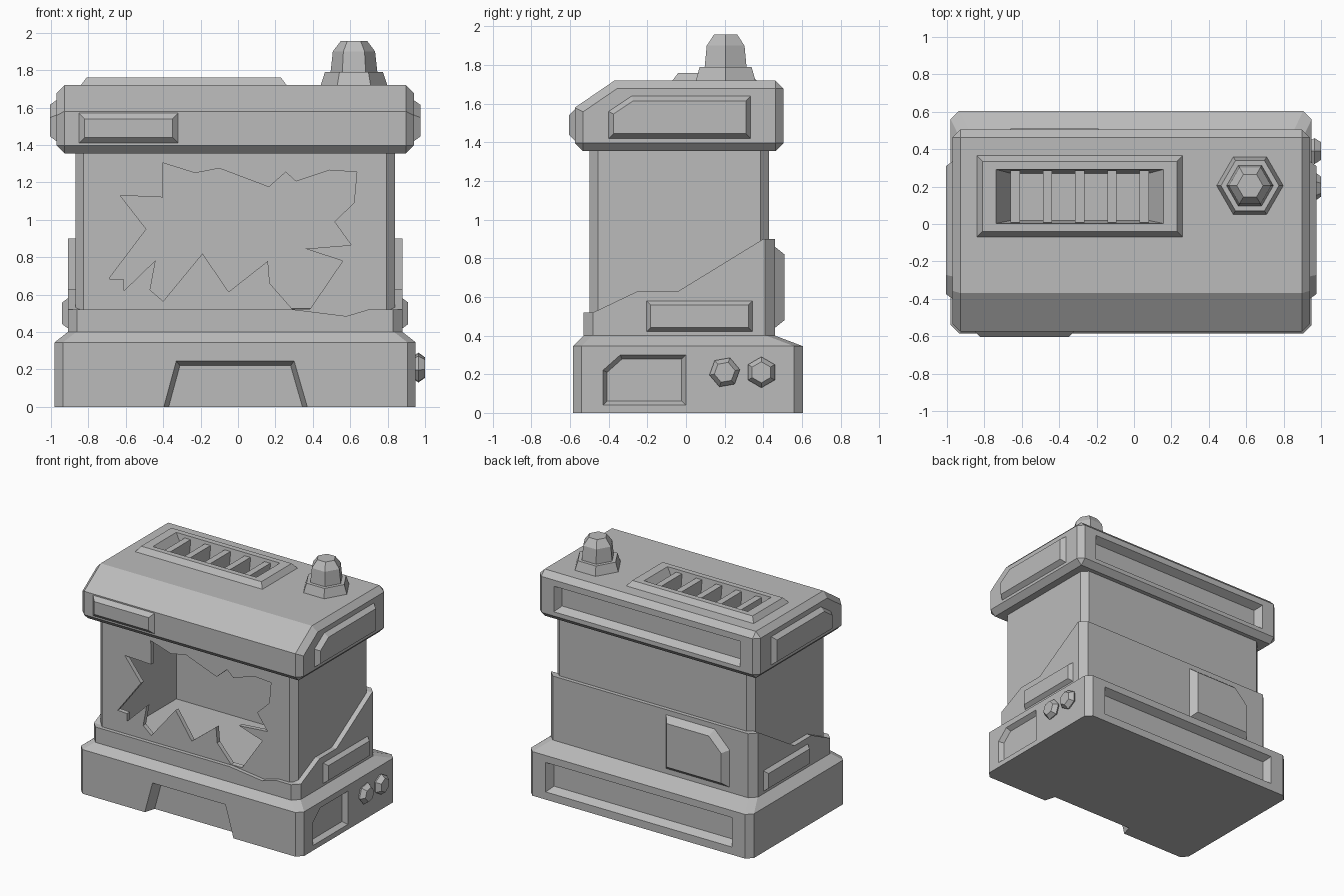
import bpy, bmesh, math
from mathutils import Vector

if "Cube" in bpy.data.objects:
    bpy.data.objects.remove(bpy.data.objects["Cube"], do_unlink=True)

CX = -0.015  # mirror plane of the housing

grey = bpy.data.materials.new("plain grey")
grey.use_nodes = True
grey.diffuse_color = (0.5, 0.5, 0.5, 1)
grey.node_tree.nodes["Principled BSDF"].inputs["Base Color"].default_value = (0.5, 0.5, 0.5, 1)


def loft(name, rings):
    """Solid through a stack of rings with equal point counts."""
    bm = bmesh.new()
    loops = [[bm.verts.new(p) for p in ring] for ring in rings]
    n = len(loops[0])
    for a, b in zip(loops, loops[1:]):
        for i in range(n):
            j = (i + 1) % n
            bm.faces.new((a[i], a[j], b[j], b[i]))
    bm.faces.new(loops[0][::-1])
    bm.faces.new(loops[-1])
    bmesh.ops.recalc_face_normals(bm, faces=bm.faces[:])
    mesh = bpy.data.meshes.new(name)
    bm.to_mesh(mesh)
    bm.free()
    mesh.materials.append(grey)
    ob = bpy.data.objects.new(name, mesh)
    bpy.context.collection.objects.link(ob)
    return ob


def inset(outline, d):
    """Move every side of an outline inward by d."""
    pts = [Vector(p) for p in outline]
    n = len(pts)
    area = sum(pts[i].x * pts[(i + 1) % n].y - pts[(i + 1) % n].x * pts[i].y for i in range(n))
    side = 1 if area > 0 else -1
    result = []
    for i in range(n):
        e1 = (pts[i] - pts[i - 1]).normalized()
        e2 = (pts[(i + 1) % n] - pts[i]).normalized()
        n1, n2 = (Vector((-e.y, e.x)) * side for e in (e1, e2))
        result.append(pts[i] + (n1 + n2) * d / (1 + n1.dot(n2)))
    return result


def prism(name, axis, outline, levels):
    """Outline pushed along an axis; levels are (position, inset)."""
    place = {"x": lambda u, v, d: (d, u, v),
             "y": lambda u, v, d: (u, d, v),
             "z": lambda u, v, d: (u, v, d)}[axis]
    return loft(name, [[place(p[0], p[1], d) for p in (inset(outline, k) if k else outline)]
                       for d, k in levels])


def rect(u0, u1, v0, v1, c=0):
    """Rectangle, with corners cut by c."""
    if not c:
        return [(u0, v0), (u1, v0), (u1, v1), (u0, v1)]
    return [(u0 + c, v0), (u1 - c, v0), (u1, v0 + c), (u1, v1 - c),
            (u1 - c, v1), (u0 + c, v1), (u0, v1 - c), (u0, v0 + c)]


def block(name, rings):
    """Corner-cut box; rings are (half width, y0, y1, cut, z)."""
    return loft(name, [[(u, v, z) for u, v in rect(CX - w, CX + w, y0, y1, c)]
                       for w, y0, y1, c, z in rings])


def apply(ob, mod):
    bpy.context.view_layer.objects.active = ob
    bpy.ops.object.modifier_apply(modifier=mod.name)


def boolean(targets, cutter, operation="DIFFERENCE"):
    for ob in targets:
        mod = ob.modifiers.new("cut", "BOOLEAN")
        mod.operation = operation
        mod.solver = "EXACT"
        mod.object = cutter
        apply(ob, mod)
    bpy.data.objects.remove(cutter, do_unlink=True)


# Base with sloped shoulder, front notch, back and side recesses
base = block("base", [(0.965, -0.585, 0.605, 0.045, 0), (0.965, -0.585, 0.605, 0.045, 0.345),
                      (0.895, -0.53, 0.46, 0.045, 0.4)])
boolean([base], prism("notch_cutter", "y", [(-0.41, -0.05), (0.385, -0.05), (0.3, 0.245), (-0.33, 0.245)],
                      [(-0.65, 0), (-0.585, 0), (-0.5, 0.025)]))
boolean([base], prism("back_cutter", "y", rect(-0.82, 0.79, 0.06, 0.29),
                      [(0.7, 0), (0.605, 0), (0.545, 0.03)]))
boolean([base], prism("side_cutter", "x", [(-0.43, 0.04), (0, 0.04), (0, 0.3), (-0.34, 0.3), (-0.43, 0.22)],
                      [(1.1, 0), (0.95, 0), (0.915, 0.022)]))

# Knobs on the left side of the base
for i, y in enumerate((0.2, 0.39)):
    hexagon = [(y + 0.08 * math.cos(math.radians(a + 30 - 20 * (1 - i))),
                0.21 + 0.08 * math.sin(math.radians(a + 30 - 20 * (1 - i)))) for a in range(0, 360, 60)]
    prism(f"knob_{i + 1}", "x", hexagon, [(0.93, 0.02), (0.965, 0), (1.0, 0.022)])

# Cabinet and the stepped skirt round its foot
cabinet = block("cabinet", [(0.855, -0.5, 0.43, 0.045, 0.38), (0.855, -0.5, 0.43, 0.045, 1.4)])
skirt = block("skirt", [(0.895, -0.53, 0.46, 0.05, 0.38), (0.895, -0.53, 0.46, 0.05, 0.95)])
boolean([skirt], prism("skirt_profile", "x",
                       [(-0.7, 0.3), (0.7, 0.3), (0.7, 0.9), (0.4, 0.9), (-0.04, 0.63),
                        (-0.25, 0.63), (-0.48, 0.52), (-0.7, 0.52)],
                       [(-1.2, 0), (1.2, 0)]), "INTERSECT")
boolean([skirt], prism("chip_cutter", "y", [(0.29, 0.521), (0.58, 0.485), (0.7, 0.521), (0.5, 0.6)],
                       [(-0.6, 0), (-0.49, 0)]))

# Hollow interior behind the broken window
boolean([cabinet, skirt], block("hollow_cutter", [(0.77, -0.465, 0.36, 0, 0.42),
                                                  (0.77, -0.465, 0.36, 0, 1.37)]))
broken = [(-0.405, 1.305), (-0.23, 1.25), (-0.1, 1.275), (0.165, 1.175), (0.255, 1.255),
          (0.31, 1.205), (0.49, 1.265), (0.635, 1.255), (0.62, 1.09), (0.515, 0.99),
          (0.605, 0.865), (0.36, 0.845), (0.56, 0.78), (0.385, 0.523), (0.29, 0.523),
          (0.17, 0.66), (0.16, 0.78), (-0.05, 0.615), (-0.19, 0.82), (-0.4, 0.565),
          (-0.47, 0.625), (-0.44, 0.785), (-0.61, 0.62), (-0.61, 0.68), (-0.69, 0.685),
          (-0.49, 0.95), (-0.63, 1.13), (-0.4, 1.12)]
boolean([cabinet], prism("window_cutter", "y", broken, [(-0.6, 0), (-0.43, 0)]))

# Raised panel on the back of the skirt
prism("back_panel", "y", [(-0.15, 0.44), (-0.7, 0.44), (-0.7, 0.73), (-0.57, 0.86), (-0.15, 0.86)],
      [(0.44, 0), (0.46, 0), (0.51, 0.04)])

# Lid with sloped front and chamfered edges
lid = prism("lid", "x", [(-0.575, 1.355), (-0.575, 1.58), (-0.37, 1.72), (0.505, 1.72), (0.505, 1.355)],
            [(CX - 0.955, 0), (CX + 0.955, 0)])
bevel = lid.modifiers.new("chamfer", "BEVEL")
bevel.width = 0.042
bevel.segments = 1
bevel.limit_method = "ANGLE"
bevel.angle_limit = math.radians(60)
apply(lid, bevel)
boolean([lid], prism("lid_back_cutter", "y", rect(-0.82, 0.79, 1.43, 1.63),
                     [(0.6, 0), (0.505, 0), (0.445, 0.03)]))
prism("lid_front_panel", "y", rect(-0.85, -0.32, 1.41, 1.57), [(-0.55, 0), (-0.575, 0), (-0.605, 0.03)])

# Raised panels on both sides of lid and skirt
for s, side in ((1, "left"), (-1, "right")):
    prism(f"lid_panel_{side}", "x",
          [(-0.4, 1.42), (0.335, 1.42), (0.335, 1.64), (-0.28, 1.64), (-0.4, 1.56)],
          [(CX + s * 0.93, 0), (CX + s * 0.955, 0), (CX + s * 0.99, 0.025)])
    prism(f"skirt_panel_{side}", "x", rect(-0.205, 0.345, 0.42, 0.58),
          [(CX + s * 0.86, 0), (CX + s * 0.895, 0), (CX + s * 0.925, 0.022)])

# Vent frame, opening and slats on the lid
frame = prism("vent_frame", "z", rect(-0.84, 0.26, -0.07, 0.365), [(1.7, 0), (1.72, 0), (1.76, 0.03)])
opening = loft("vent_cutter", [[(u, v, z) for u, v in rect(-0.29 - w, -0.29 + w, y0, y1)]
                               for w, y0, y1, z in ((0.365, 0.02, 0.27, 1.62), (0.46, 0, 0.295, 1.78))])
boolean([frame, lid], opening)
for i in range(5):
    x = -0.635 + 0.1725 * i
    prism(f"vent_slat_{i + 1}", "z", rect(x - 0.025, x + 0.025, 0.008, 0.285), [(1.61, 0), (1.74, 0)])

# Six-sided beacon lamp
loft("beacon", [[(0.62 + r * math.cos(math.radians(a)), 0.205 + r * math.sin(math.radians(a)), z)
                 for a in range(0, 360, 60)]
                for r, z in ((0.18, 1.7), (0.178, 1.72), (0.155, 1.79), (0.125, 1.79), (0.113, 1.9), (0.07, 1.957))])
